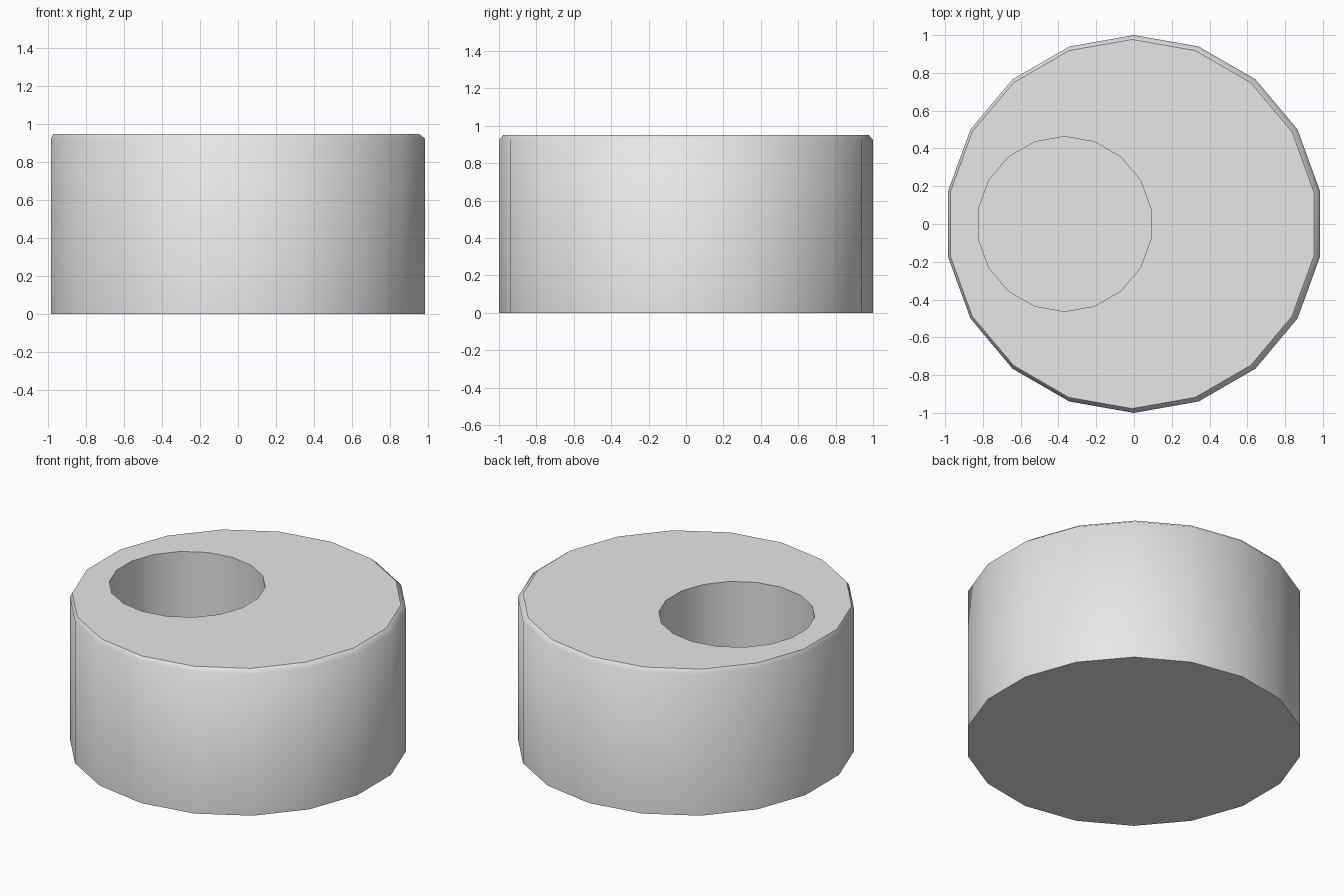
import bpy, bmesh, math

cube = bpy.data.objects.get("Cube")
if cube:
    bpy.data.objects.remove(cube, do_unlink=True)

SIDES = 18

# Light grey material
grey = bpy.data.materials.new("light grey")
grey.use_nodes = True
colour = (0.8, 0.8, 0.8, 1)
grey.diffuse_color = colour
grey.node_tree.nodes["Principled BSDF"].inputs["Base Color"].default_value = colour

bm = bmesh.new()


def ring(radius, z, x=0.0):
    """Polygon ring with one corner pointing to the back."""
    return [bm.verts.new((x + radius * math.sin(a), radius * math.cos(a), z))
            for a in (i * math.tau / SIDES for i in range(SIDES))]


# Rings run up the outer wall, over the chamfer, then down the off-centre hole
rings = [ring(1, 0), ring(1, 0.925), ring(0.977, 0.95, -0.01),
         ring(0.463, 0.95, -0.367), ring(0.463, 0.08, -0.367)]
TOP_BAND = 2

for band, (a, b) in enumerate(zip(rings, rings[1:])):
    for i in range(SIDES):
        j = (i + 1) % SIDES
        face = bm.faces.new((a[i], a[j], b[j], b[i]))
        face.smooth = band != TOP_BAND

# Closed underside and hole floor
bm.faces.new(rings[0])
bm.faces.new(rings[-1])
bmesh.ops.recalc_face_normals(bm, faces=bm.faces[:])

# Crisp rims; the wall and chamfer stay smooth together
for loop in (rings[0], rings[2], rings[3], rings[4]):
    for i in range(SIDES):
        bm.edges.get((loop[i], loop[(i + 1) % SIDES])).smooth = False

mesh = bpy.data.meshes.new("round_block")
bm.to_mesh(mesh)
bm.free()
mesh.materials.append(grey)
block = bpy.data.objects.new("round_block_with_hole", mesh)
bpy.context.collection.objects.link(block)
